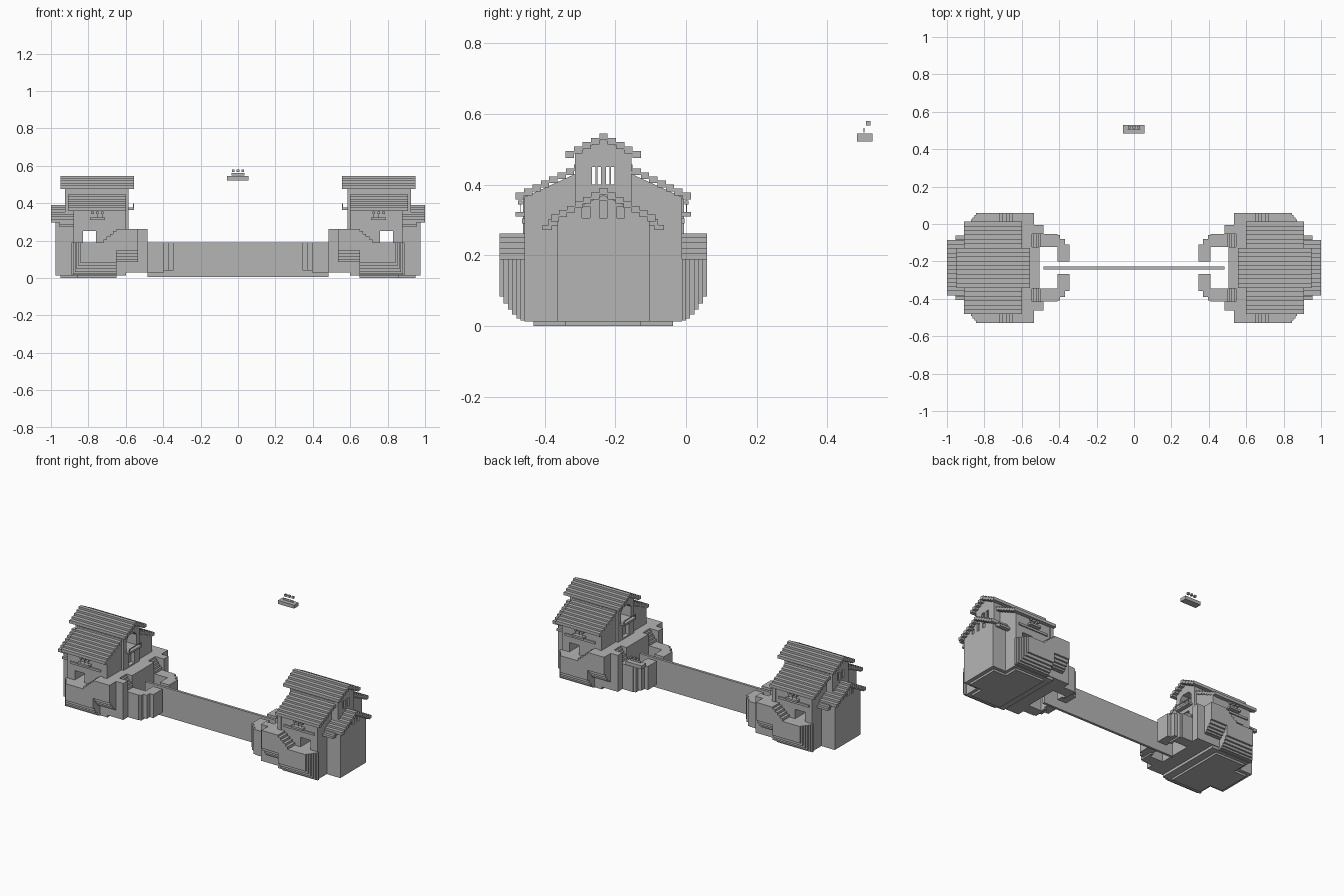
import bpy, bmesh
from mathutils import Matrix, Vector

if "Cube" in bpy.data.objects:
    bpy.data.objects.remove(bpy.data.objects["Cube"])

MID = -0.234          # depth of the line through both houses
SIDES = (("left", 1), ("right", -1))

stone = bpy.data.materials.new("plain_grey")
stone.use_nodes = True
GREY = (0.46, 0.46, 0.46, 1)
stone.diffuse_color = GREY
stone.node_tree.nodes["Principled BSDF"].inputs["Base Color"].default_value = GREY


def finish(name, bm):
    bmesh.ops.recalc_face_normals(bm, faces=bm.faces)
    mesh = bpy.data.meshes.new(name)
    bm.to_mesh(mesh)
    bm.free()
    mesh.materials.append(stone)
    ob = bpy.data.objects.new(name, mesh)
    bpy.context.collection.objects.link(ob)
    return ob


def add_box(bm, x, y, z):
    size = Vector((x[1] - x[0], y[1] - y[0], z[1] - z[0]))
    centre = Vector((sum(x), sum(y), sum(z))) / 2
    mat = Matrix.Translation(centre) @ Matrix.Diagonal(size).to_4x4()
    bmesh.ops.create_cube(bm, size=1, matrix=mat)


def boxes(name, items, side=1, both=False):
    """Boxes given as x, offset from the middle line, z; mirrored by side."""
    bm = bmesh.new()
    for x, d, z in items:
        for s in ((-1, 1) if both else (1,)):
            xs = sorted(side * v for v in x)
            ys = sorted(MID + s * v for v in d)
            add_box(bm, xs, ys, z)
    return finish(name, bm)


def prism(name, half, x, side):
    """Extrude a symmetric gable outline along x."""
    bm = bmesh.new()
    outline = half + [(-d, z) for d, z in reversed(half) if d > 0]
    face = bm.faces.new([bm.verts.new((side * x[0], MID + d, z)) for d, z in outline])
    out = bmesh.ops.extrude_face_region(bm, geom=[face], use_keep_orig=True)
    moved = [g for g in out["geom"] if isinstance(g, bmesh.types.BMVert)]
    bmesh.ops.translate(bm, verts=moved, vec=(side * (x[1] - x[0]), 0, 0))
    return finish(name, bm)


def cut(ob, cutters):
    for cutter in cutters:
        mod = ob.modifiers.new("opening", "BOOLEAN")
        mod.object = cutter
        mod.solver = "EXACT"
        mesh = bpy.data.meshes.new_from_object(
            ob.evaluated_get(bpy.context.evaluated_depsgraph_get()))
        ob.modifiers.clear()
        ob.data = mesh
        bpy.data.objects.remove(cutter)


def stepped_roof(name, x, eave, top, steps, rise, thick, side, inner=0.0):
    """Rows of flat shingles climbing from the eave to the ridge."""
    w = (eave - 0.0115) / steps
    rows = []
    for i in range(steps + 1):
        outer = eave - i * w
        if outer <= inner:
            break
        z = top - (steps - i) * rise
        rows.append((x, (max(outer - w, inner), outer), (z - thick, z)))
    return boxes(name, rows, side, both=True)


def flower_box(name, x, y, z, s):
    """Window box with three blossoms, growing in direction s along y."""
    bm = bmesh.new()
    add_box(bm, (x - 0.04, x + 0.04), sorted((y, y + s * 0.026)), (z, z + 0.012))
    for off in (-0.026, 0, 0.026):
        px, py = x + off, y + s * 0.013
        add_box(bm, (px - 0.001, px + 0.001), (py - 0.001, py + 0.001), (z + 0.012, z + 0.036))
        add_box(bm, (px - 0.007, px + 0.007), (py - 0.006, py + 0.006), (z + 0.033, z + 0.045))
    return finish(name, bm)


def terrace_items():
    """Upper landing, stair and lower landing with stepped undersides."""
    items = []
    n = 6
    w = 0.072 / n
    for i in range(n):
        d = (0.222 + i * w, 0.222 + (i + 1) * w)
        drop = 0.068 * (i / (n - 1)) ** 1.5
        items.append(((0.535, 0.65), d, (0.08 + drop, 0.262)))
        items.append(((0.65, 0.89 - 0.009 * i), d, (0.015 + drop, 0.19)))
        for k in range(4):
            a = 0.65 + k * 0.0175
            items.append(((a, a + 0.0175), d, (0.18, 0.25 - k * 0.0145)))
    return items


for tag, s in SIDES:
    # House body with see-through side windows
    body = prism(tag + "_house_walls",
                 [(0.2225, 0.013), (0.2225, 0.365), (0.08, 0.43)], (0.60, 0.88), s)
    cut(body, [boxes("window_cutter", [((0.76, 0.83), (-0.3, 0.3), (0.19, 0.25))], s)])

    # Raised centre with arched balcony opening and twin windows;
    # it starts above the side windows so they stay open
    tower = prism(tag + "_tower_walls",
                  [(0.08, 0.262), (0.08, 0.487), (0.0, 0.53)], (0.585, 0.925), s)
    openings = [
        boxes("pane_cutter", [((0.5, 1.0), (0.007, 0.032), (0.40, 0.45))], s, True),
        prism("arch_cutter", [(0.05, 0.375), (0.05, 0.44), (0.028, 0.465)], (0.5, 0.72), s),
        boxes("door_cutter", [((0.5, 0.61), (-0.03, 0.03), (0.27, 0.34))], s),
    ]
    cut(tower, openings)
    cut(body, [boxes("inner_cutter", [((0.5, 1.0), (-0.079, 0.079), (0.27, 0.5))], s)])
    boxes(tag + "_window_bars", [((0.917, 0.922), (0.017, 0.022), (0.40, 0.45))], s, True)
    boxes(tag + "_balcony", [((0.557, 0.59), (-0.06, 0.06), (0.364, 0.376)),
                             ((0.557, 0.561), (-0.06, 0.06), (0.392, 0.397)),
                             ((0.557, 0.561), (-0.06, -0.055), (0.37, 0.395)),
                             ((0.557, 0.561), (0.055, 0.06), (0.37, 0.395))], s)

    # Outer annex with three windows
    annex = prism(tag + "_annex_walls",
                  [(0.13, 0.013), (0.13, 0.31), (0.0, 0.37)], (0.87, 0.975), s)
    cut(annex, [boxes("annex_cutter", [((0.965, 1.0), (d - 0.011, d + 0.011),
                                        (0.305, 0.355 - abs(d) / 3))], s)
                for d in (-0.049, 0, 0.049)])

    # Stepped roofs
    stepped_roof(tag + "_tower_roof", (0.556, 0.95), 0.107, 0.545, 4, 0.0125, 0.019, s)
    stepped_roof(tag + "_main_roof", (0.598, 0.91), 0.248, 0.492, 10, 0.0115, 0.019, s, 0.075)
    stepped_roof(tag + "_annex_roof", (0.87, 1.0), 0.148, 0.39, 6, 0.0125, 0.019, s)
    boxes(tag + "_annex_eave", [((0.88, 0.955), (0.145, 0.172), (0.272, 0.286)),
                                ((0.88, 0.955), (0.13, 0.155), (0.284, 0.302))], s, True)

    # Foundation slab and inner platform
    boxes(tag + "_foundation", [((0.65, 0.86), (-0.1975, 0.1975), (0, 0.013)),
                                ((0.86, 0.95), (-0.107, 0.107), (0, 0.013))], s)
    boxes(tag + "_platform", [((0.505, 0.64), (-0.11, 0.11), (0.03, 0.262)),
                              ((0.64, 0.70), (-0.2225, 0.2225), (0.013, 0.262))], s)
    boxes(tag + "_platform_corners", [((0.485, 0.65), (0.18, 0.2275), (0.03, 0.262)),
                                      ((0.545, 0.65), (0.11, 0.18), (0.03, 0.262))], s, True)

    # Steps down to the curved arms
    boxes(tag + "_arm_steps", [((0.545 - (k + 1) * 0.0115, 0.545 - k * 0.0115), (0.11, 0.18),
                                (0.03, 0.25 - k * 0.0145)) for k in range(4)], s, True)
    boxes(tag + "_curved_arms", [((0.41, 0.50), (0.11, 0.18), (0.03, 0.19)),
                                 ((0.395, 0.41), (0.08, 0.175), (0.03, 0.19)),
                                 ((0.37, 0.395), (0.034, 0.155), (0.04, 0.19)),
                                 ((0.395, 0.41), (0.034, 0.08), (0.04, 0.19)),
                                 ((0.345, 0.37), (0.034, 0.125), (0.04, 0.19))], s, True)

    # Side terraces, kept clear of the see-through windows
    terraces = boxes(tag + "_side_terraces", terrace_items(), s, True)
    boxes(tag + "_wall_ledges", [((0.645, 0.86), (0.22, 0.23), (0.29, 0.304))], s, True)
    boxes(tag + "_corner_posts", [((0.60, 0.625), (0.21, 0.228), (0.262, 0.37))], s, True)
    for place, d in (("front", -1), ("back", 1)):
        flower_box(f"{tag}_{place}_flower_box", s * 0.752, MID + d * 0.2225, 0.31, d)

# Thin wall joining the two houses
boxes("connecting_wall", [((-0.485, 0.485), (-0.008, 0.008), (0.005, 0.19))])

# Loose planter floating behind
bm = bmesh.new()
add_box(bm, (-0.058, 0.056), (0.484, 0.528), (0.522, 0.544))
add_box(bm, (-0.035, 0.035), (0.503, 0.506), (0.548, 0.56))
for px in (-0.025, 0, 0.025):
    add_box(bm, (px - 0.007, px + 0.007), (0.51, 0.523), (0.567, 0.58))
finish("floating_planter", bm)
